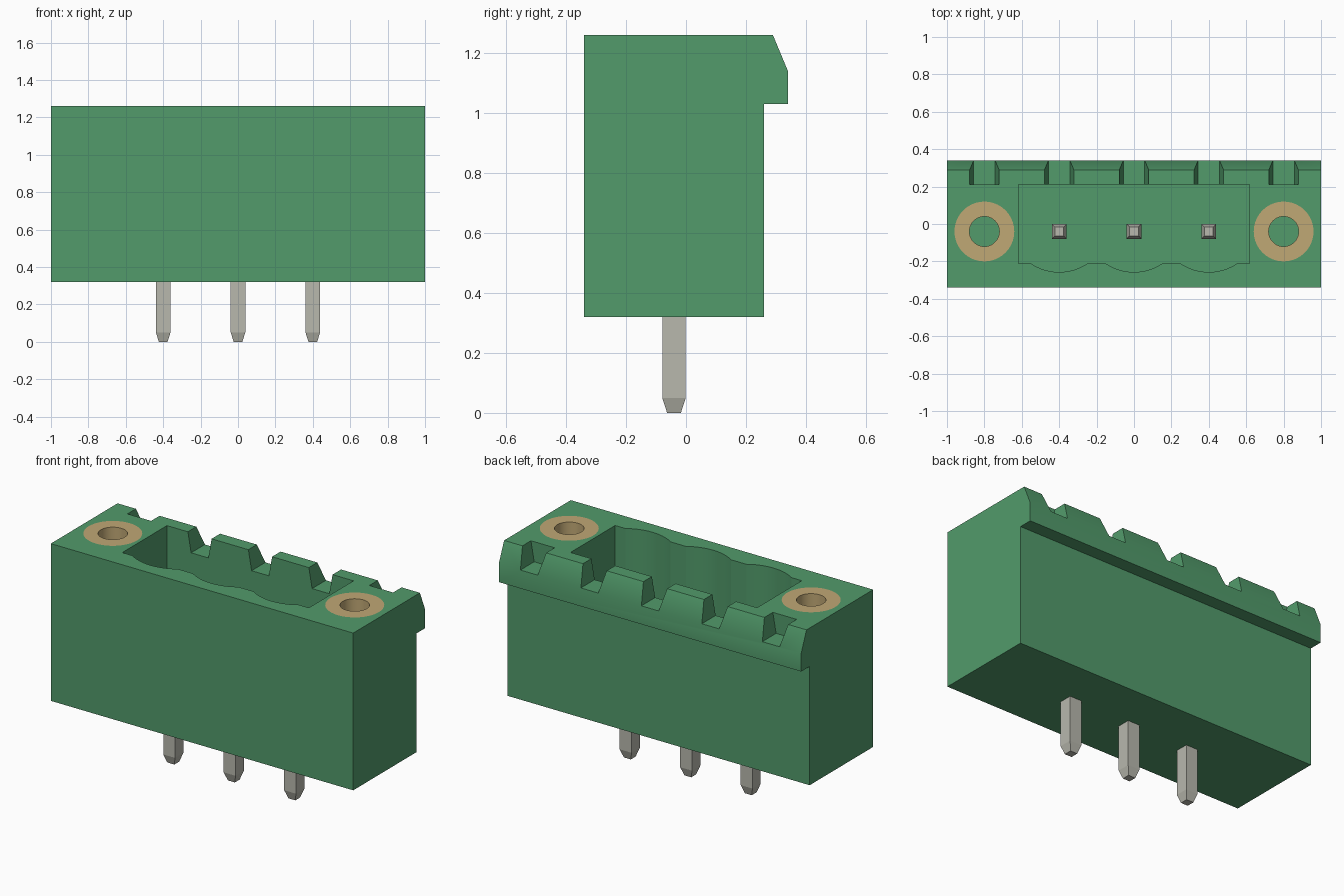
import bpy, bmesh, math
from mathutils import Vector

cube = bpy.data.objects.get("Cube")
if cube:
    bpy.data.objects.remove(cube, do_unlink=True)

BASE, TOP, NOTCH_FLOOR = 0.32, 1.26, 1.14
PITCH, PIN_Y, WALL_Y = 0.4, -0.04, 0.21


def material(name, color):
    mat = bpy.data.materials.new(name)
    mat.use_nodes = True
    mat.diffuse_color = (*color, 1)
    mat.node_tree.nodes["Principled BSDF"].inputs["Base Color"].default_value = (*color, 1)
    return mat


green = material("green plastic", (0.084, 0.328, 0.147))
metal = material("tin pin", (0.48, 0.48, 0.42))
brass = material("brass", (0.527, 0.392, 0.178))


def make_object(name, bm, mat):
    bmesh.ops.recalc_face_normals(bm, faces=bm.faces)
    mesh = bpy.data.meshes.new(name)
    bm.to_mesh(mesh)
    bm.free()
    mesh.materials.append(mat)
    obj = bpy.data.objects.new(name, mesh)
    bpy.context.collection.objects.link(obj)
    return obj


def prism(name, points, direction, mat):
    """Extrude a closed 3D outline along a direction."""
    bm = bmesh.new()
    face = bm.faces.new([bm.verts.new(p) for p in points])
    ext = bmesh.ops.extrude_face_region(bm, geom=[face], use_keep_orig=True)
    verts = [v for v in ext["geom"] if isinstance(v, bmesh.types.BMVert)]
    bmesh.ops.translate(bm, verts=verts, vec=Vector(direction))
    return make_object(name, bm, mat)


def circle(x, radius, z, count=40):
    return [(x + radius * math.cos(math.tau * i / count),
             PIN_Y + radius * math.sin(math.tau * i / count), z) for i in range(count)]


def cut(obj, cutter):
    """Subtract the cutter, then discard it."""
    mod = obj.modifiers.new("cut", 'BOOLEAN')
    mod.operation, mod.solver, mod.object = 'DIFFERENCE', 'EXACT', cutter
    bpy.context.view_layer.update()
    graph = bpy.context.evaluated_depsgraph_get()
    mesh = bpy.data.meshes.new_from_object(obj.evaluated_get(graph))
    obj.modifiers.clear()
    obj.data = mesh
    bpy.data.objects.remove(cutter, do_unlink=True)


def smooth(obj):
    bpy.ops.object.select_all(action='DESELECT')
    obj.select_set(True)
    bpy.context.view_layer.objects.active = obj
    bpy.ops.object.shade_smooth_by_angle(angle=math.radians(25))


# Housing with the chamfered latch lip along the back
side = [(-0.34, BASE), (0.26, BASE), (0.26, 1.03), (0.34, 1.03),
        (0.34, NOTCH_FLOOR), (0.29, TOP), (-0.34, TOP)]
housing = prism("housing", [(-1, y, z) for y, z in side], (2, 0, 0), green)

# Plug cavity: straight back, three shallow arcs along the front
FLOOR, FRONT_Y, HALF, SAG = 0.58, -0.212, 0.15, 0.045
radius = (HALF ** 2 + SAG ** 2) / (2 * SAG)
spread = math.asin(HALF / radius)
outline = [(0.617, WALL_Y), (-0.617, WALL_Y), (-0.617, FRONT_Y)]
for k in (-1, 0, 1):
    for i in range(13):
        a = spread * (i / 6 - 1)
        outline.append((k * PITCH + radius * math.sin(a),
                        FRONT_Y - SAG + radius * (1 - math.cos(a))))
outline.append((0.617, FRONT_Y))
cut(housing, prism("cavity_cutter", [(x, y, FLOOR) for x, y in outline], (0, 0, 1), green))

# Tapered coding notches through the lip
for k in range(-2, 3):
    start = WALL_Y if abs(k) == 2 else WALL_Y - 0.05
    low, high, rise = 0.057, 0.1, 0.24
    points = [(k * PITCH + dx, start, NOTCH_FLOOR + dz)
              for dx, dz in ((-low, 0), (low, 0), (high, rise), (-high, rise))]
    cut(housing, prism("notch_cutter", points, (0, 0.4, 0), green))

# Screw flanges: pockets with threaded-insert sleeves
SLEEVE_FLOOR = 0.75
for label, x in (("right", -0.8), ("left", 0.8)):
    cut(housing, prism("pocket_cutter", circle(x, 0.16, SLEEVE_FLOOR), (0, 0, 1), green))
    bm = bmesh.new()
    loops = [[bm.verts.new(p) for p in circle(x, r, z)]
             for r, z in ((0.16, SLEEVE_FLOOR), (0.16, TOP), (0.08, TOP), (0.08, SLEEVE_FLOOR))]
    for a, b in zip(loops, loops[1:] + loops[:1]):
        for i in range(len(a)):
            j = (i + 1) % len(a)
            bm.faces.new((a[i], a[j], b[j], b[i]))
    smooth(make_object(label + "_insert_sleeve", bm, brass))
smooth(housing)

# Square contact pins tapered at both ends
PIN_TOP, TIP = 1.05, 0.05
for label, x in (("right", -PITCH), ("middle", 0), ("left", PITCH)):
    bm = bmesh.new()
    rings = []
    for half, z in ((0.023, 0), (0.039, TIP), (0.039, PIN_TOP - TIP), (0.023, PIN_TOP)):
        rings.append([bm.verts.new((x + sx * half, PIN_Y + sy * half, z))
                      for sx, sy in ((-1, -1), (1, -1), (1, 1), (-1, 1))])
    for a, b in zip(rings, rings[1:]):
        for i in range(4):
            j = (i + 1) % 4
            bm.faces.new((a[i], a[j], b[j], b[i]))
    bm.faces.new(rings[0])
    bm.faces.new(rings[-1])
    make_object(label + "_pin", bm, metal)
